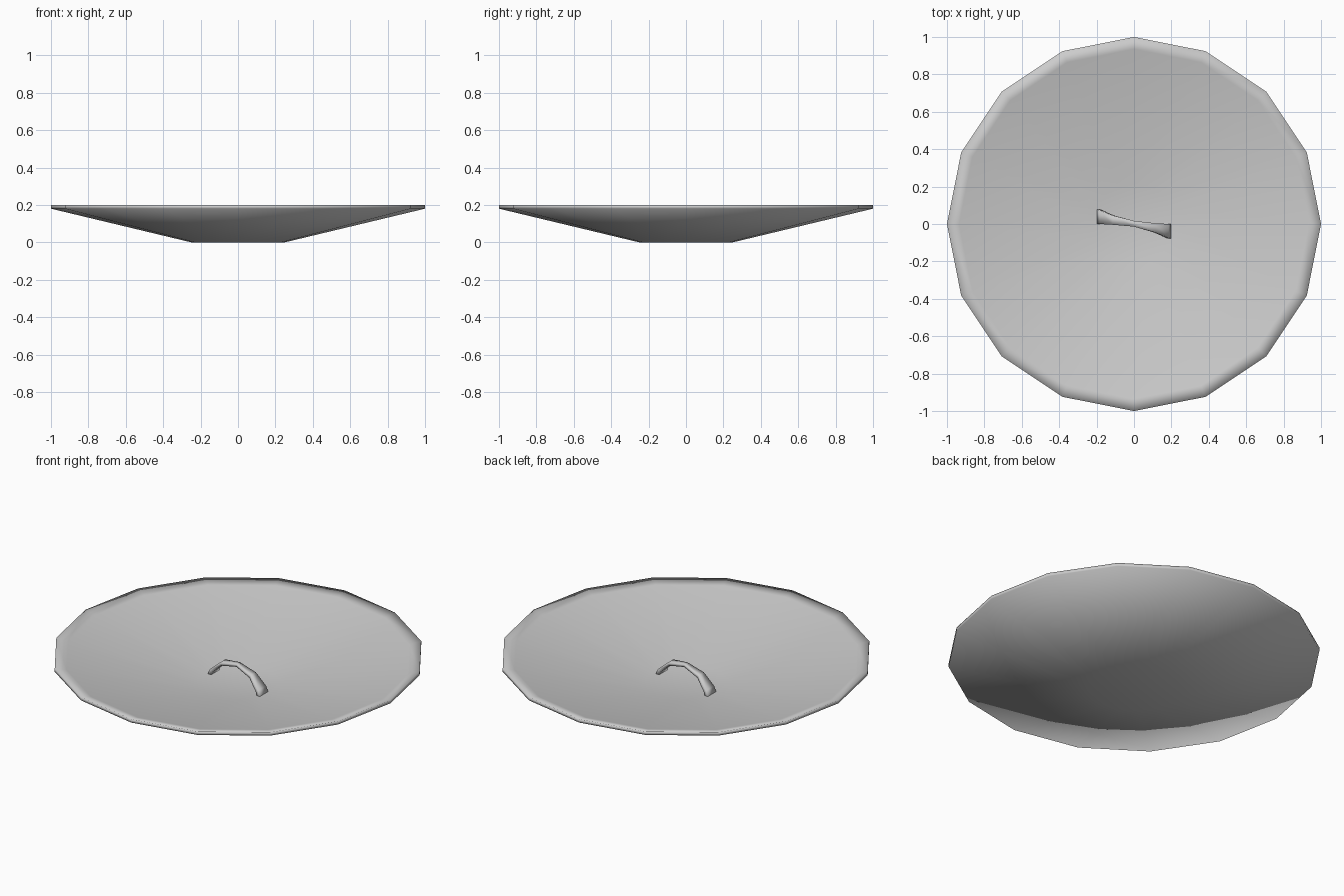
import bpy, bmesh, math

if "Cube" in bpy.data.objects:
    bpy.data.objects.remove(bpy.data.objects["Cube"])

grey = bpy.data.materials.new("light grey")
grey.diffuse_color = (0.6, 0.6, 0.6, 1)
grey.use_nodes = True
grey.node_tree.nodes["Principled BSDF"].inputs["Base Color"].default_value = grey.diffuse_color


def finish(name, bm):
    bmesh.ops.recalc_face_normals(bm, faces=bm.faces)
    mesh = bpy.data.meshes.new(name)
    bm.to_mesh(mesh)
    bm.free()
    mesh.materials.append(grey)
    for p in mesh.polygons:
        p.use_smooth = True
    ob = bpy.data.objects.new(name, mesh)
    bpy.context.collection.objects.link(ob)
    return ob


def bridge(bm, loops):
    for a, b in zip(loops, loops[1:]):
        n = len(a)
        for i in range(n):
            j = (i + 1) % n
            bm.faces.new((a[i], a[j], b[j], b[i]))


# Shallow sixteen-sided dish: outer wall, rim, inner wall, floor
SIDES = 16
profile = [(0.25, 0.0), (1.0, 0.18), (1.0, 0.2), (0.935, 0.185), (0.22, 0.035)]
bm = bmesh.new()
rings = [[bm.verts.new((r * math.cos(k * math.tau / SIDES),
                        r * math.sin(k * math.tau / SIDES), z))
          for k in range(SIDES)] for r, z in profile]
bridge(bm, rings)
bm.faces.new(rings[0])
bm.faces.new(rings[-1])
finish("dish", bm)

# Arched handle: flat bar, narrow in the middle, flared and skewed at the feet
# station: x, height of the top, y of back edge, y of front edge
half = [(-0.2, 0.03, 0.08, 0.0), (-0.185, 0.065, 0.073, 0.0),
        (-0.115, 0.125, 0.045, -0.004)]
stations = half + [(0.0, 0.15, 0.017, -0.014)] + [
    (-x, z, -front, -back) for x, z, back, front in reversed(half)]
THICK = 0.016
bm = bmesh.new()
loops = []
for x, z, back, front in stations:
    # the underside is the arch scaled inward
    xi, zi = x * (1 - THICK / 0.2), z - THICK
    loops.append([bm.verts.new(c) for c in (
        (x, back, z), (x, front, z), (xi, front, zi), (xi, back, zi))])
bridge(bm, loops)
bm.faces.new(loops[0])
bm.faces.new(loops[-1])
finish("handle", bm)
